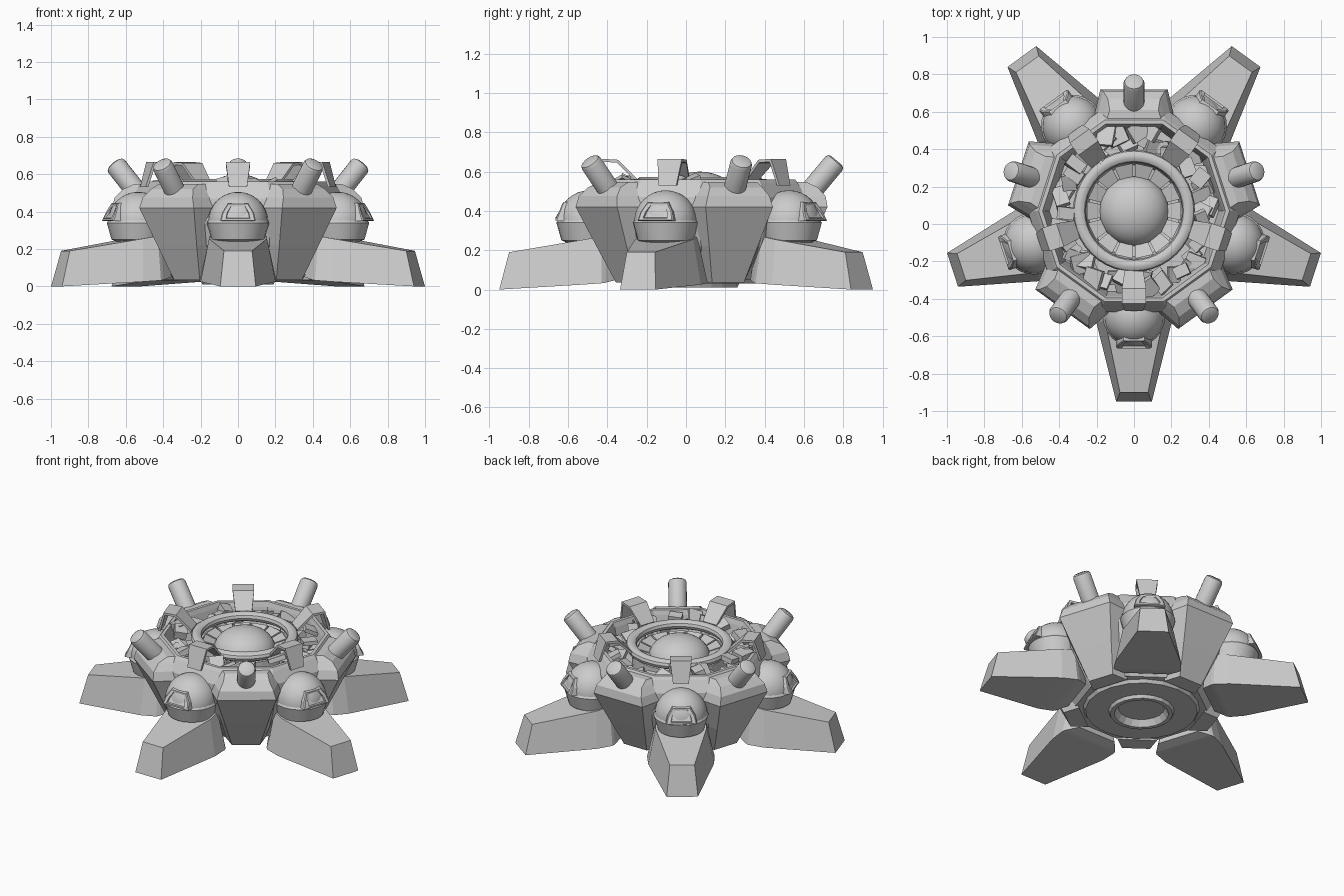
import bpy, bmesh, math, random
from mathutils import Matrix, Vector

if "Cube" in bpy.data.objects:
    bpy.data.objects.remove(bpy.data.objects["Cube"])

random.seed(4)
CENTRE = Matrix.Translation((0, 0.07, 0))
LEG_ANGLES = [-90 + 72 * i for i in range(5)]
PANEL_ANGLES = [-54 + 72 * i for i in range(5)]


def link(name, bm, smooth=False):
    bmesh.ops.recalc_face_normals(bm, faces=bm.faces)
    mesh = bpy.data.meshes.new(name)
    bm.to_mesh(mesh)
    bm.free()
    ob = bpy.data.objects.new(name, mesh)
    bpy.context.collection.objects.link(ob)
    ob.matrix_world = CENTRE
    if smooth:
        bpy.ops.object.select_all(action='DESELECT')
        ob.select_set(True)
        bpy.context.view_layer.objects.active = ob
        bpy.ops.object.shade_smooth_by_angle(angle=math.radians(35))
    return ob


def loft(name, loops, caps=True, closed=False, smooth=False):
    """Skin equal-length point loops; local +x points outward."""
    bm = bmesh.new()
    rows = [[bm.verts.new(p) for p in loop] for loop in loops]
    pairs = list(zip(rows, rows[1:])) + ([(rows[-1], rows[0])] if closed else [])
    for a, b in pairs:
        for i in range(len(a)):
            j = (i + 1) % len(a)
            bm.faces.new((a[i], a[j], b[j], b[i]))
    if caps and not closed:
        bm.faces.new(rows[0])
        bm.faces.new(rows[-1])
    return link(name, bm, smooth)


def around(ob, angles):
    """Place linked copies of a part about the centre."""
    for i, a in enumerate(angles):
        o = ob if i == 0 else ob.copy()
        if i:
            bpy.context.collection.objects.link(o)
        o.matrix_world = CENTRE @ Matrix.Rotation(math.radians(a), 4, 'Z')


def lathe(name, profile, n, turn=0.0, closed=False, smooth=False):
    loops = [[(r * math.cos(2 * math.pi * i / n + turn),
               r * math.sin(2 * math.pi * i / n + turn), z)
              for i in range(n)] for r, z in profile]
    return loft(name, loops, closed=closed, smooth=smooth)


# ten-sided hull with its sunken top
k = 1 / math.cos(math.radians(18))
hull = [(.38, .05), (.50, .22), (.545, .35), (.54, .47), (.50, .54), (.485, .56),
        (.465, .56), (.455, .53), (.43, .40)]
lathe("hull", [(r * k, z) for r, z in hull], 10, math.radians(0))

# underside plate and recessed nozzle
lathe("base_plate", [(.20, .12), (.36, .06), (.34, .03), (.20, .03), (.19, .01),
                     (.165, .01), (.14, .05), (.05, .05)], 20)

# tapered armour panels
panel = [(.465, .085, .36, .12, .035), (.555, .13, .44, .18, .22),
         (.65, .18, .50, .215, .42), (.64, .165, .49, .20, .475),
         (.60, .14, .48, .17, .52), (.54, .13, .47, .15, .548)]
around(loft("armour_panel", [[(ro, -w, z), (ro, w, z), (ri, v, z), (ri, -v, z)]
                             for ro, w, ri, v, z in panel]), PANEL_ANGLES)

# splayed legs: inner sections to tip
leg = [(.42, .14, .10, .05, .20), (.48, .195, .135, .035, .265), (.50, .205, .15, .032, .27)]
sections = [[(r, -wb, zb), (r, wb, zb), (r, wt, zt), (r, -wt, zt)]
            for r, wb, wt, zb, zt in leg]
sections.append([(.60, -.2, .025), (.60, .2, .025), (.585, .155, .255), (.585, -.155, .255)])
sections.append([(1.02, -.095, 0), (1.02, .095, 0), (.97, .075, .19), (.97, -.075, .19)])
around(loft("leg", sections), LEG_ANGLES)

# ball turrets with cups
bm = bmesh.new()
bmesh.ops.create_uvsphere(bm, u_segments=32, v_segments=16, radius=.16,
                          matrix=Matrix.Translation((.562, 0, .345)))
around(link("turret_ball", bm, True), LEG_ANGLES)
cup = [[(.562 + r * math.cos(i * math.pi / 12), r * math.sin(i * math.pi / 12), z)
        for i in range(24)] for r, z in [(.10, .235), (.142, .25), (.167, .34), (.155, .36)]]
around(loft("turret_cup", cup, smooth=True), LEG_ANGLES)


# trapezoid turret windows
def window(scale, push):
    pts = [(-.095, .35), (.095, .35), (.085, .395), (.055, .445), (-.055, .445), (-.085, .395)]
    return [(.735 - (z - .35) * .4 + push, y * scale, .393 + (z - .393) * scale)
            for y, z in pts]


around(loft("turret_window", [window(1, -.08), window(1, -.006), window(.93, 0),
                              window(.68, 0), window(.64, -.012)]), LEG_ANGLES)

# tilted gun barrels with rounded ends
axis = Vector((.64, 0, .77))
side = Vector((.77, 0, -.64))
base = Vector((.54, 0, .47))
rings = []
for d, r in [(0, .056), (.222, .056), (.236, .05), (.243, .036)]:
    rings.append([base + axis * d + side * (r * math.cos(t * math.pi / 10))
                  + Vector((0, r * math.sin(t * math.pi / 10), 0)) for t in range(20)])
around(loft("gun_barrel", rings, smooth=True), PANEL_ANGLES)

# bent brackets reaching over the rim
outer = [(.535, .53, .048), (.495, .665, .065), (.415, .66, .065), (.32, .565, .05)]
inner = [(.52, .53), (.485, .65), (.42, .645), (.325, .548)]
around(loft("rim_bracket", [[(r, -w, z), (r, w, z), (ri, w, zi), (ri, -w, zi)]
                            for (r, z, w), (ri, zi) in zip(outer, inner)]), LEG_ANGLES)

# inner well floor, ring and central dome
lathe("well_core", [(.29, .36), (.285, .50), (.26, .51), (.245, .45), (.19, .44)], 32)
ring = [(.292 + .034 * math.cos(t * math.pi / 5), .545 + .03 * math.sin(t * math.pi / 5))
        for t in range(10)]
lathe("collar_ring", ring, 40, closed=True, smooth=True)
dome = [(.187 * math.cos(t * math.pi / 16), .465 + .135 * math.sin(t * math.pi / 16))
        for t in range(8)] + [(.002, .60)]
lathe("dome", [(.187, .40)] + dome, 32, smooth=True)

# radial plates between dome and ring
plate = [[(r, -w, z), (r, w, z), (r, w, z + .03), (r, -w, z + .03)]
         for r, w, z in [(.18, .036, .465), (.25, .05, .49)]]
around(loft("radial_plate", plate), [360 / 14 * i for i in range(14)])

# loose rubble filling the gutter around the ring
bm = bmesh.new()
for i in range(60):
    a = math.radians(6 * i + random.uniform(-3, 3))
    r = random.uniform(.35, .43)
    m = (Matrix.Translation((r * math.cos(a), r * math.sin(a), random.uniform(.43, .555)))
         @ Matrix.Rotation(a + random.uniform(-.6, .6), 4, 'Z')
         @ Matrix.Rotation(random.uniform(-.5, .5), 4, 'Y')
         @ Matrix.Rotation(random.uniform(-.4, .4), 4, 'X')
         @ Matrix.Diagonal((random.uniform(.06, .11), random.uniform(.06, .11),
                            random.uniform(.02, .05), 1)))
    bmesh.ops.create_cube(bm, size=1, matrix=m)
link("rubble", bm)
